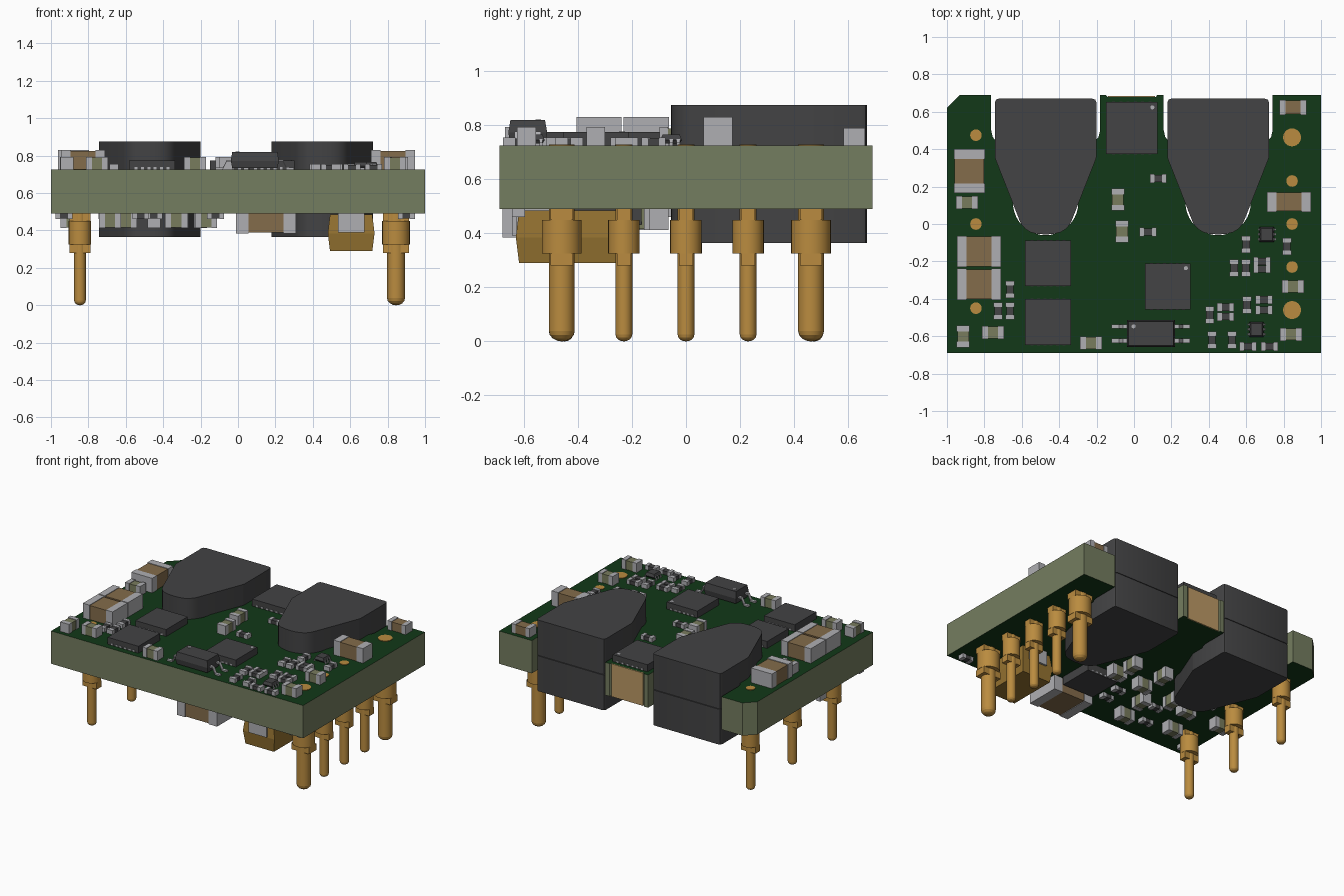
import bpy, bmesh, math
from mathutils import Matrix

if "Cube" in bpy.data.objects:
    bpy.data.objects.remove(bpy.data.objects["Cube"])

def mat(name, *c):
    m = bpy.data.materials.new(name)
    m.diffuse_color = (*c, 1)
    m.use_nodes = True
    m.node_tree.nodes["Principled BSDF"].inputs["Base Color"].default_value = m.diffuse_color
    return m

GREEN = mat("solder_mask_green", 0.006, 0.04, 0.009)
EDGE = mat("board_edge_olive", 0.175, 0.205, 0.115)
DARK = mat("charcoal", 0.056, 0.056, 0.058)
GOLD = mat("pin_gold", 0.49, 0.26, 0.05)
SILVER = mat("terminal_silver", 0.43, 0.43, 0.45)
TAN = mat("capacitor_tan", 0.23, 0.15, 0.07)
OLIVE = mat("capacitor_olive", 0.19, 0.20, 0.11)
AMBER = mat("tantalum_amber", 0.30, 0.17, 0.03)
COPPER = mat("edge_plating", 0.50, 0.32, 0.13)

ZB, ZT = 0.49, 0.725   # board bottom and top

def finish(name, bm, mats, smooth=False):
    bmesh.ops.recalc_face_normals(bm, faces=bm.faces)
    me = bpy.data.meshes.new(name)
    bm.to_mesh(me)
    bm.free()
    for m in mats:
        me.materials.append(m)
    ob = bpy.data.objects.new(name, me)
    bpy.context.collection.objects.link(ob)
    if smooth:
        bpy.ops.object.select_all(action='DESELECT')
        ob.select_set(True)
        bpy.context.view_layer.objects.active = ob
        bpy.ops.object.shade_smooth_by_angle(angle=math.radians(30))
    return ob

def paint(verts, idx):
    for f in {f for v in verts for f in v.link_faces}:
        f.material_index = idx

def box(bm, x0, x1, y0, y1, z0, z1, idx=0):
    M = Matrix.Translation(((x0+x1)/2, (y0+y1)/2, (z0+z1)/2)) @ Matrix.Diagonal((x1-x0, y1-y0, z1-z0, 1))
    v = bmesh.ops.create_cube(bm, size=1, matrix=M)['verts']
    paint(v, idx)
    return v

def cyl(bm, x, y, r0, r1, z0, z1, idx=0, n=24):
    v = bmesh.ops.create_cone(bm, cap_ends=True, segments=n, radius1=r0, radius2=r1, depth=z1-z0,
                              matrix=Matrix.Translation((x, y, (z0+z1)/2)))['verts']
    paint(v, idx)

def prism(bm, pts, z0, z1):
    f = bm.faces.new([bm.verts.new((x, y, z0)) for x, y in pts])
    r = bmesh.ops.extrude_face_region(bm, geom=[f])
    bmesh.ops.translate(bm, vec=(0, 0, z1-z0), verts=[g for g in r['geom'] if isinstance(g, bmesh.types.BMVert)])

# ---- circuit board with two core cutouts, a chamfered corner and a plated tab
def cutout(cx, h):
    left = [(-h, 0.69), (-h, 0.50), (-h+0.008, 0.465), (-0.262, 0.44), (-0.24, 0.36)]
    arc = [(0.175*math.cos(a), 0.115+0.175*math.sin(a))
           for a in [math.pi + math.pi*i/20 for i in range(21)]]
    right = [(-x, y) for x, y in reversed(left)]
    return [(cx+x, y) for x, y in left+arc+right]

outline = [(-1, -0.69), (-1, 0.62), (-0.93, 0.69)] + cutout(-0.4725, 0.291)
outline += [(-0.15, 0.69), (-0.14, 0.678), (0.115, 0.678), (0.125, 0.69)]
outline += cutout(0.45, 0.291) + [(1, 0.69), (1, -0.69)]
bm = bmesh.new()
prism(bm, outline, ZB, ZT)
bm.normal_update()
for f in bm.faces:
    f.material_index = 0 if abs(f.normal.z) > 0.5 else 1
finish("circuit_board", bm, [GREEN, EDGE])
bm = bmesh.new()
box(bm, -0.138, 0.113, 0.676, 0.685, ZB, ZT)
finish("plated_edge_strip", bm, [COPPER])

# ---- transformer cores: two halves each, passing through the board
half = [(0.25, 0.67), (0.265, 0.665), (0.272, 0.65), (0.272, 0.36), (0.268, 0.345), (0.14, 0.02),
        (0.128, -0.004), (0.108, -0.027), (0.08, -0.044), (0.045, -0.053), (0.0, -0.056)]
core = half + [(-x, y) for x, y in reversed(half[:-1])]
for side, cx in (("left", -0.4725), ("right", 0.45)):
    for part, z0, z1 in (("lower", 0.365, 0.618), ("upper", 0.622, 0.875)):
        bm = bmesh.new()
        prism(bm, [(cx+x, y) for x, y in core], z0, z1)
        finish(f"{side}_core_{part}", bm, [DARK], True)

# ---- pins: notched collar, shaft with rounded tip, end showing on top of board
def pin(x, y, collar, shaft):
    bm = bmesh.new()
    cyl(bm, x, y, collar, collar, 0.326, 0.45)
    for z0, z1 in ((0.28, 0.326), (0.45, ZB)):
        box(bm, x-collar*0.95, x+collar*0.95, y-shaft*0.85, y+shaft*0.85, z0, z1)
    cyl(bm, x, y, shaft, shaft, shaft*0.8, ZT+0.004)
    steps = [(shaft*math.cos(a), shaft*0.8*(1-math.sin(a))) for a in (0, 0.4, 0.8, 1.2, 1.5)]
    for (ra, za), (rb, zb) in zip(steps, steps[1:]):
        cyl(bm, x, y, rb, ra, zb, za)
    finish("pin", bm, [GOLD], True)

for y in (0.475, 0.0, -0.45):
    pin(-0.845, y, 0.06, 0.031)
for y in (0.23, 0.0, -0.23):
    pin(0.845, y, 0.058, 0.031)
for y in (0.463, -0.46):
    pin(0.845, y, 0.074, 0.048)

# ---- two-terminal chips: body with a metal cap at each end
def chip(name, x, y, sx, sy, h, body, top=True, end=0.27):
    bm = bmesh.new()
    z0, z1 = (ZT, ZT+h) if top else (ZB-h, ZB)
    e = 0.004
    along_x = sx > sy
    L = max(sx, sy)
    bx, by = (sx/2-L*end, sy/2-e) if along_x else (sx/2-e, sy/2-L*end)
    box(bm, x-bx, x+bx, y-by, y+by, z0+(0 if top else e), z1-(e if top else 0), 0)
    for s in (-1, 1):
        if along_x:
            a, b = sorted((x+s*sx/2, x+s*bx))
            box(bm, a, b, y-sy/2, y+sy/2, z0, z1, 1)
        else:
            a, b = sorted((y+s*sy/2, y+s*by))
            box(bm, x-sx/2, x+sx/2, a, b, z0, z1, 1)
    finish(name, bm, [body, SILVER])

for x, y, sx, sy, h in ((-0.88, 0.283, 0.166, 0.235, 0.105), (-0.829, -0.147, 0.235, 0.168, 0.105),
                        (-0.829, -0.322, 0.235, 0.168, 0.105), (0.829, 0.118, 0.235, 0.107, 0.105),
                        (0.85, 0.623, 0.144, 0.08, 0.065)):
    chip("large_capacitor", x, y, sx, sy, h, TAN, end=0.22)
for x, y in ((-0.754, -0.58), (-0.893, 0.115), (-0.23, -0.636), (0.85, -0.334), (0.84, -0.59)):
    chip("medium_capacitor", x, y, 0.118, 0.07, 0.068, OLIVE)
for x, y in ((-0.914, -0.602), (-0.086, 0.13), (-0.064, -0.04)):
    chip("medium_capacitor", x, y, 0.07, 0.118, 0.068, OLIVE)
for x, y in ((0.13, 0.243), (0.075, -0.043), (0.685, -0.2), (0.685, -0.24), (0.695, -0.405), (0.695, -0.46),
             (0.49, -0.445), (0.49, -0.495), (0.61, -0.655), (0.725, -0.655)):
    chip("small_resistor", x, y, 0.09, 0.046, 0.03, DARK)
for x, y in ((0.817, -0.12), (-0.663, -0.35), (-0.727, -0.465), (-0.663, -0.465), (0.6, -0.11), (0.535, -0.235),
             (0.598, -0.235), (0.604, -0.433), (0.405, -0.487), (0.417, -0.62), (0.524, -0.62)):
    chip("small_resistor", x, y, 0.048, 0.09, 0.03, DARK)

# ---- flat integrated circuits with a pin-one dot
def flat_ic(x, y, s, z0, z1, dot=False):
    bm = bmesh.new()
    box(bm, x-s/2, x+s/2, y-s/2, y+s/2, z0, z1)
    if dot:
        cyl(bm, x+s*0.4, y+s*0.4, 0.011, 0.011, z1, z1+0.002, 1, 12)
    n = 6
    for i in range(n):   # terminals just proud of the sides
        t = (i-(n-1)/2)*s*0.14
        for s2 in (-1, 1):
            box(bm, x+t-0.008, x+t+0.008, y+s2*s/2-0.003, y+s2*s/2+0.003, min(z0, z1)+0.002, z0+0.014, 1)
    finish("flat_chip", bm, [DARK, SILVER])

flat_ic(-0.46, -0.21, 0.244, ZT, 0.775)
flat_ic(-0.46, -0.524, 0.244, ZT, 0.775)
flat_ic(0.18, -0.334, 0.244, ZT, 0.775, True)
flat_ic(-0.012, 0.513, 0.276, ZT, 0.775, True)
flat_ic(0.125, -0.29, 0.25, 0.43, ZB)

# ---- packages with bent leads
def leaded(name, x, y, sx, sy, z1, lead_w, lead_len, ys, dot=False):
    bm = bmesh.new()
    zm = (ZT+z1)/2
    lo = box(bm, x-sx/2, x+sx/2, y-sy/2, y+sy/2, ZT+0.008, zm)
    hi = box(bm, x-sx/2, x+sx/2, y-sy/2, y+sy/2, zm, z1)
    for v in lo+hi:      # drafted sides
        if abs(v.co.z-zm) > 1e-4:
            v.co.x -= math.copysign(0.008, v.co.x-x)
            v.co.y -= math.copysign(0.008, v.co.y-y)
    for s in (-1, 1):
        for dy in ys:
            a = x+s*(sx/2-0.004)
            pts = [(a, zm), (a+s*lead_len*0.3, zm), (a+s*lead_len*0.55, ZT+0.006), (a+s*lead_len, ZT+0.006)]
            for (xa, za), (xb, zb) in zip(pts, pts[1:]):
                v = box(bm, min(xa, xb), max(xa, xb), y+dy-lead_w/2, y+dy+lead_w/2, -0.005, 0.005, 1)
                for w in v:
                    w.co.z += za if abs(w.co.x-xa) < 1e-5 else zb
    if dot:
        cyl(bm, x-sx*0.36, y+sy*0.27, 0.011, 0.011, z1, z1+0.002, 1, 12)
    finish(name, bm, [DARK, SILVER])

leaded("optical_coupler", 0.09, -0.586, 0.257, 0.144, 0.82, 0.022, 0.085, (-0.038, 0.038), True)
for x, y in ((0.71, -0.055), (0.655, -0.563)):
    leaded("tiny_chip", x, y, 0.076, 0.08, 0.765, 0.012, 0.014, (-0.026, 0, 0.026))

# ---- underside: moulded tantalum capacitor with end terminals
bm = bmesh.new()
v = box(bm, 0.48, 0.73, -0.63, -0.25, 0.385, 0.485)
v += box(bm, 0.48, 0.73, -0.63, -0.25, 0.29, 0.385)
for w in v:
    if abs(w.co.z-0.385) > 1e-4:
        w.co.x -= math.copysign(0.012, w.co.x-0.605)
        w.co.y -= math.copysign(0.012, w.co.y+0.44)
for y in (-0.635, -0.245):
    box(bm, 0.535, 0.675, y-0.008, y+0.008, 0.39, ZB, 1)
finish("tantalum_capacitor", bm, [AMBER, SILVER])

# ---- underside chips
chip("underside_large_capacitor", 0.15, -0.555, 0.32, 0.25, 0.105, TAN, False, 0.21)
for x, y in ((-0.33, -0.49), (-0.17, -0.12), (0.06, -0.1), (-0.6, -0.19), (-0.89, -0.2), (-0.685, -0.43)):
    chip("underside_capacitor", x, y, 0.118, 0.07, 0.078, OLIVE, False)
for x, y in ((-0.2, 0.06), (0.04, 0.04), (-0.45, -0.15), (-0.3, -0.28)):
    chip("underside_capacitor", x, y, 0.07, 0.118, 0.078, OLIVE, False)
for x, y in ((-0.93, -0.6), (-0.7, -0.07), (-0.52, -0.5), (-0.45, -0.32), (-0.12, -0.3), (-0.12, -0.42), (0.9, -0.62)):
    chip("underside_resistor", x, y, 0.09, 0.048, 0.03, DARK, False)
